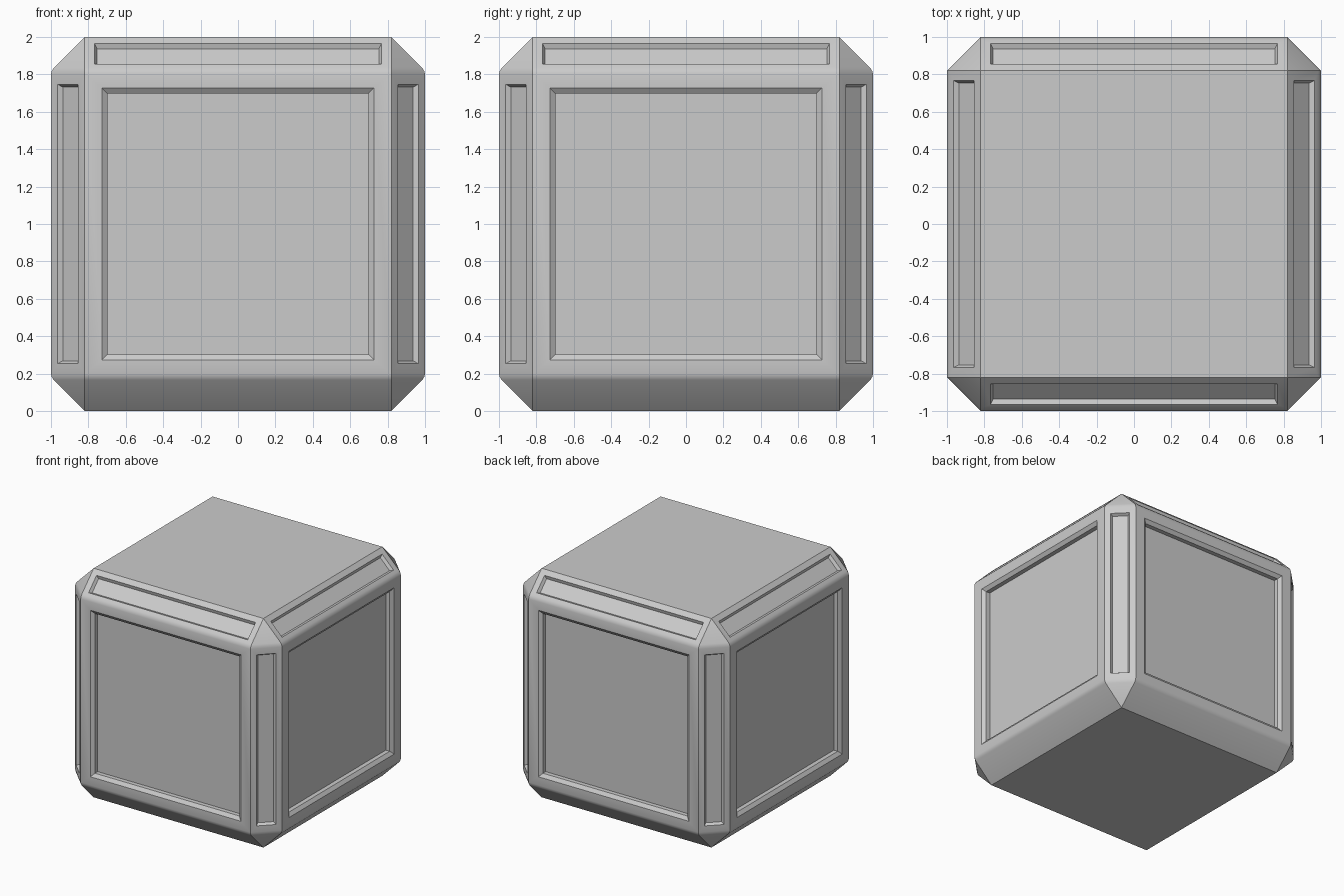
import bpy, bmesh, math
from mathutils import Vector

if "Cube" in bpy.data.objects:
    bpy.data.objects.remove(bpy.data.objects["Cube"])

FLAT = 0.82   # half width of each flat face
bm = bmesh.new()


def ring(z, r):
    """Octagon with wide sides at distance r and cut corners."""
    pts = []
    for k in range(4):
        c, s = round(math.cos(k * math.pi / 2)), round(math.sin(k * math.pi / 2))
        for x, y in ((r, -FLAT), (r, FLAT)):
            pts.append(bm.verts.new((x * c - y * s, x * s + y * c, z)))
    return pts


# Chamfered body: stacked rings, eased where the sides meet the slopes
lower = [(0, FLAT), (0.166, 0.986), (0.182, 0.9955), (0.20, 1.0)]
profile = lower + [(2 - z, r) for z, r in reversed(lower)]
rings = [ring(z, r) for z, r in profile]
for a, b in zip(rings, rings[1:]):
    for i in range(8):
        j = (i + 1) % 8
        bm.faces.new((a[i], a[j], b[j], b[i]))
bm.faces.new(rings[0][::-1])
bm.faces.new(rings[-1])
bmesh.ops.remove_doubles(bm, verts=bm.verts, dist=1e-4)
bmesh.ops.recalc_face_normals(bm, faces=bm.faces)


def recess(direction, dist, steps):
    """Sink a rectangular panel; steps are (half width, half height, depth)."""
    d = Vector(direction)
    n = d.normalized()
    centre = Vector((0, 0, 1)) + d * dist
    u = Vector((0, 0, 1)).cross(n).normalized()
    v = n.cross(u)
    bm.normal_update()
    face = max((f for f in bm.faces if f.normal.dot(n) > 0.99),
               key=lambda f: f.calc_area())
    for hu, hv, depth in steps:
        mid = face.calc_center_median()
        bmesh.ops.inset_individual(bm, faces=[face], thickness=0.005)
        for vert in face.verts:
            off = vert.co - mid
            vert.co = (centre + u * math.copysign(hu, off.dot(u))
                       + v * math.copysign(hv, off.dot(v)) - n * depth)


for x, y in ((1, 0), (0, 1), (-1, 0), (0, -1)):
    # Large side panel
    recess((x, y, 0), 1.0, [(0.727, 0.727, 0), (0.697, 0.697, 0.022), (0.697, 0.697, 0.06)])
    # Upper slope panel
    recess((x, y, 1), 0.91, [(0.768, 0.078, 0), (0.753, 0.063, 0.025)])
    # Upright corner panel
    recess((x - y, x + y, 0), 0.91, [(0.078, 0.747, 0), (0.063, 0.732, 0.025)])

bmesh.ops.recalc_face_normals(bm, faces=bm.faces)
mesh = bpy.data.meshes.new("panelled_cube")
bm.to_mesh(mesh)
bm.free()
cube = bpy.data.objects.new("panelled_cube", mesh)
bpy.context.collection.objects.link(cube)
bpy.context.view_layer.objects.active = cube
cube.select_set(True)
bpy.ops.object.shade_smooth_by_angle(angle=math.radians(30))
